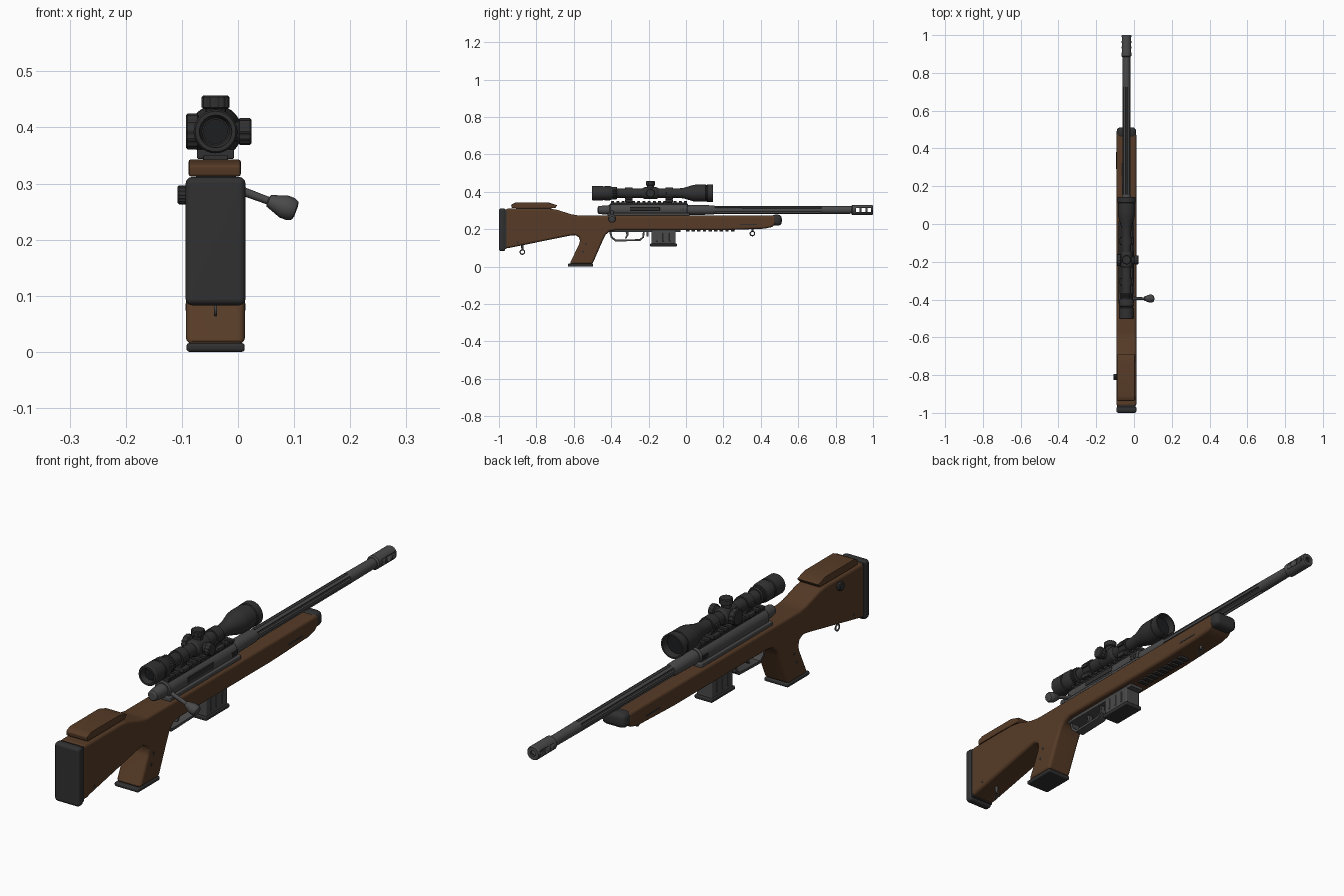
import bpy, bmesh, math
from mathutils import Vector

old = bpy.data.objects.get("Cube")
if old:
    bpy.data.objects.remove(old, do_unlink=True)

CX = -0.04           # centre plane of the model
BORE = 0.303         # height of the barrel axis
SIGHT = 0.393        # height of the scope axis


def material(name, r, g, b):
    m = bpy.data.materials.new(name)
    m.use_nodes = True
    m.diffuse_color = (r, g, b, 1)
    bsdf = m.node_tree.nodes["Principled BSDF"]
    bsdf.inputs["Base Color"].default_value = (r, g, b, 1)
    bsdf.inputs["Roughness"].default_value = 0.6
    return m


WOOD = material("brown wood", 0.095, 0.044, 0.02)
RUBBER = material("dark rubber", 0.03, 0.03, 0.031)
STEEL = material("gunmetal", 0.068, 0.068, 0.07)
BLACK = material("scope black", 0.03, 0.03, 0.031)
GLASS = material("dark glass", 0.012, 0.013, 0.015)


def finish(name, bm, mat, angle=40):
    bmesh.ops.recalc_face_normals(bm, faces=bm.faces)
    mesh = bpy.data.meshes.new(name)
    bm.to_mesh(mesh)
    bm.free()
    mesh.materials.append(mat)
    ob = bpy.data.objects.new(name, mesh)
    bpy.context.collection.objects.link(ob)
    bpy.ops.object.select_all(action='DESELECT')
    ob.select_set(True)
    bpy.context.view_layer.objects.active = ob
    bpy.ops.object.shade_smooth_by_angle(angle=math.radians(angle))
    return ob


def prism(name, outline, x0, x1, mat, bevel=0.0, segments=3):
    """Side outline (y, z) extruded across x, with rounded hard edges."""
    bm = bmesh.new()
    face = bm.faces.new([bm.verts.new((x0, y, z)) for y, z in outline])
    ext = bmesh.ops.extrude_face_region(bm, geom=[face])
    moved = [v for v in ext["geom"] if isinstance(v, bmesh.types.BMVert)]
    bmesh.ops.translate(bm, verts=moved, vec=(x1 - x0, 0, 0))
    bmesh.ops.recalc_face_normals(bm, faces=bm.faces)
    if bevel:
        hard = [e for e in bm.edges if e.calc_face_angle(0) > math.radians(50)]
        bmesh.ops.bevel(bm, geom=hard, offset=bevel, segments=segments,
                        profile=0.5, affect='EDGES', clamp_overlap=True)
    ob = finish(name, bm, mat)
    if bevel:
        wn = ob.modifiers.new("even_shading", 'WEIGHTED_NORMAL')
        wn.keep_sharp = True
    return ob


def box(name, width, y0, y1, z0, z1, mat, bevel=0.0, x=CX):
    return prism(name, [(y0, z0), (y1, z0), (y1, z1), (y0, z1)],
                 x - width / 2, x + width / 2, mat, bevel)


def lathe(name, profile, origin, axis, mat, sides=32, rib=None):
    """Profile of (distance, radius) turned round an axis; rib shapes the ring."""
    bm = bmesh.new()
    rings = []
    for d, r in profile:
        ring = []
        for i in range(sides):
            a = math.tau * i / sides
            k = r * (rib(i) if rib else 1)
            ring.append(bm.verts.new((k * math.cos(a), k * math.sin(a), d)))
        rings.append(ring)
    for lo, hi in zip(rings, rings[1:]):
        for i in range(sides):
            j = (i + 1) % sides
            bm.faces.new((lo[i], lo[j], hi[j], hi[i]))
    bm.faces.new(rings[0])
    bm.faces.new(rings[-1])
    rot = Vector(axis).to_track_quat('Z', 'X').to_matrix()
    bmesh.ops.rotate(bm, verts=bm.verts, matrix=rot)
    bmesh.ops.translate(bm, verts=bm.verts, vec=origin)
    return finish(name, bm, mat, 30)


def along(name, profile, z, mat, **kw):
    return lathe(name, profile, (CX, 0, z), (0, 1, 0), mat, **kw)


def repeat(ob, count, step):
    arr = ob.modifiers.new("repeat", 'ARRAY')
    arr.use_relative_offset = False
    arr.use_constant_offset = True
    arr.constant_offset_displace = (0, step, 0)
    arr.count = count


def ring(name, y, z, radius, mat):
    bpy.ops.mesh.primitive_torus_add(
        location=(CX, y, z), rotation=(0, math.pi / 2, 0), major_radius=radius,
        minor_radius=0.003, major_segments=20, minor_segments=8)
    ob = bpy.context.object
    ob.name = name
    ob.data.materials.append(mat)
    bpy.ops.object.shade_smooth_by_angle(angle=math.radians(60))


# Wooden stock with pistol grip and fore-end
stock_side = [
    (-0.965, 0.096), (-0.62, 0.166), (-0.592, 0.168), (-0.573, 0.158),
    (-0.567, 0.14), (-0.572, 0.12), (-0.622, 0.014), (-0.5, 0.014),
    (-0.445, 0.14), (-0.43, 0.17), (-0.41, 0.188), (-0.38, 0.195),
    (0.2, 0.195), (0.42, 0.203), (0.46, 0.212), (0.48, 0.23), (0.48, 0.273),
    (-0.57, 0.273), (-0.61, 0.279), (-0.69, 0.304), (-0.73, 0.31), (-0.965, 0.31)]
prism("stock", stock_side, -0.093, 0.0125, WOOD, 0.012)
cheek_side = [(-0.932, 0.313), (-0.7, 0.313), (-0.688, 0.328), (-0.735, 0.343),
              (-0.91, 0.343), (-0.935, 0.332)]
prism("cheek_rest", cheek_side, -0.088, 0.005, WOOD, 0.004, 2)
box("cheek_rest_seat", 0.07, -0.91, -0.72, 0.3, 0.316, RUBBER)

# Rubber ends
box("butt_pad", 0.107, -1.0, -0.966, 0.083, 0.312, RUBBER, 0.012)
box("butt_spacer", 0.098, -0.97, -0.96, 0.094, 0.306, RUBBER)
box("grip_cap", 0.104, -0.632, -0.496, 0.0, 0.016, RUBBER, 0.006)
box("fore_end_cap", 0.103, 0.455, 0.512, 0.219, 0.278, RUBBER, 0.02)

# Adjustment knob, fasteners and sling rings
lathe("cheek_knob", [(0, 0.017), (0.015, 0.017), (0.018, 0.014)],
      (-0.09, -0.81, 0.28), (-1, 0, 0), RUBBER, 32, lambda i: 1 - 0.08 * (i % 2))
for y, z in ((-0.55, 0.08), (-0.535, 0.12), (-0.9, 0.13)):
    lathe("stock_screw", [(0, 0.006), (0.107, 0.006)], (-0.0937, y, z),
          (1, 0, 0), RUBBER, 12)
for y, z in ((-0.875, 0.078), (0.355, 0.177)):
    ring("sling_ring", y, z, 0.012, STEEL)
    lathe("sling_stud", [(0, 0.005), (0.03, 0.007)], (CX, y, z + 0.01),
          (0, 0, 1), STEEL, 12)
repeat(box("fore_end_rail", 0.04, 0.0, 0.018, 0.187, 0.2, RUBBER, 0.002), 9, 0.03)
for x in (-0.0935, 0.013):
    box("fore_end_slot", 0.001, 0.29, 0.38, 0.222, 0.228, RUBBER, x=x)

# Receiver, bolt shroud and ejection port
along("receiver", [(-0.41, 0.031), (-0.405, 0.035), (0.005, 0.035), (0.012, 0.03)],
      BORE, STEEL)
box("receiver_bed", 0.082, -0.42, 0.02, 0.26, 0.288, STEEL, 0.004)
along("bolt_shroud", [(-0.472, 0.014), (-0.468, 0.02), (-0.44, 0.024), (-0.4, 0.026)],
      BORE, STEEL)
box("ejection_port", 0.008, -0.3, -0.14, 0.298, 0.318, BLACK, 0.002, x=-0.0075)
for i in range(5):
    y = -0.03 + i * 0.008
    box("receiver_vent", 0.072, y, y + 0.004, 0.296, 0.312, BLACK)

# Bolt handle with tapered knob
lathe("bolt_handle",
      [(0, 0.011), (0.02, 0.008), (0.078, 0.007), (0.08, 0.011), (0.108, 0.021),
       (0.122, 0.021), (0.13, 0.017), (0.132, 0.01)],
      (-0.02, -0.395, 0.297), (0.94, 0, -0.35), STEEL, 24)

# Barrel, fluted in its middle
along("barrel_shank", [(0.0, 0.027), (0.14, 0.025), (0.155, 0.022)], BORE, STEEL)
along("fluted_barrel", [(0.15, 0.0225), (0.73, 0.0215)], BORE, STEEL, sides=48,
      rib=lambda i: 0.68 if i % 8 in (0, 1, 7) else 1)
along("barrel_end", [(0.725, 0.0215), (0.9, 0.02)], BORE, STEEL)

# Muzzle brake with side ports cut through
brake = along("muzzle_brake", [(0.885, 0.022), (0.89, 0.027), (0.995, 0.027),
                               (1.0, 0.024), (1.0, 0.011), (0.965, 0.011)],
              BORE, STEEL)
for y in (0.918, 0.949, 0.98):
    cutter = box("port_cutter", 0.1, y - 0.01, y + 0.01, BORE - 0.011, BORE + 0.011, STEEL)
    cutter.hide_render = True
    cut = brake.modifiers.new("port", 'BOOLEAN')
    cut.object = cutter
    cut.solver = 'EXACT'
    bpy.context.view_layer.objects.active = brake
    bpy.ops.object.modifier_apply(modifier=cut.name)
    bpy.data.objects.remove(cutter, do_unlink=True)

# Trigger group and magazine
box("floor_plate", 0.06, -0.42, -0.03, 0.184, 0.2, STEEL, 0.003)
guard_side = [(-0.412, 0.19), (-0.402, 0.155), (-0.378, 0.134), (-0.245, 0.138),
              (-0.225, 0.155), (-0.22, 0.19), (-0.23, 0.19), (-0.234, 0.158),
              (-0.25, 0.147), (-0.374, 0.144), (-0.393, 0.16), (-0.401, 0.19)]
prism("trigger_guard", guard_side, CX - 0.018, CX + 0.018, STEEL)
trigger_side = [(-0.325, 0.19), (-0.318, 0.17), (-0.328, 0.15), (-0.318, 0.152),
                (-0.307, 0.17), (-0.308, 0.19)]
prism("trigger", trigger_side, CX - 0.007, CX + 0.007, STEEL)
box("magazine_catch", 0.026, -0.212, -0.2, 0.16, 0.19, STEEL, 0.002)
box("magazine", 0.066, -0.185, -0.055, 0.118, 0.195, STEEL, 0.005)
for y in (-0.16, -0.125, -0.09):
    box("magazine_rib", 0.071, y, y + 0.008, 0.135, 0.18, STEEL, 0.002)
box("magazine_base", 0.076, -0.192, -0.048, 0.108, 0.123, BLACK, 0.004)

# Scope rail with cross teeth
box("scope_rail", 0.038, -0.4, 0.005, 0.325, 0.342, BLACK, 0.002)
repeat(box("rail_tooth", 0.044, -0.4, -0.384, 0.338, 0.35, BLACK, 0.002), 15, 0.0278)

# Scope body: eyepiece, tube and objective bell
along("scope_body",
      [(-0.48, 0.024), (-0.503, 0.029), (-0.503, 0.036), (-0.498, 0.039),
       (-0.445, 0.039), (-0.443, 0.036), (-0.437, 0.036), (-0.435, 0.039),
       (-0.405, 0.038), (-0.385, 0.027), (-0.37, 0.025), (-0.04, 0.025),
       (-0.01, 0.029), (0.04, 0.044), (0.06, 0.046), (0.105, 0.046),
       (0.107, 0.044), (0.112, 0.044), (0.114, 0.047), (0.144, 0.047),
       (0.144, 0.041), (0.115, 0.038)], SIGHT, BLACK, sides=40)
along("zoom_ring", [(-0.4, 0.032), (-0.395, 0.034), (-0.372, 0.034), (-0.368, 0.03)],
      SIGHT, BLACK, sides=48, rib=lambda i: 1 - 0.05 * (i % 2))
along("eyepiece_lens", [(-0.484, 0.022), (-0.479, 0.022)], SIGHT, GLASS)
along("objective_lens", [(0.113, 0.038), (0.118, 0.037)], SIGHT, GLASS)

# Scope mounts
for y in (-0.305, -0.09):
    along("mount_ring", [(y - 0.02, 0.031), (y + 0.02, 0.031)], SIGHT, BLACK)
    box("mount_base", 0.066, y - 0.02, y + 0.02, 0.344, 0.361, BLACK, 0.003)
    box("mount_post", 0.04, y - 0.018, y + 0.018, 0.35, 0.38, BLACK)
    box("mount_clamp", 0.074, y - 0.016, y + 0.016, SIGHT - 0.007, SIGHT + 0.007,
        BLACK, 0.002)

# Scope turrets: top, right and left
along("turret_saddle", [(-0.232, 0.026), (-0.222, 0.032), (-0.158, 0.032),
                        (-0.148, 0.026)], SIGHT, BLACK)
for name, axis, reach, r in (("top_turret", (0, 0, 1), 0.064, 0.025),
                             ("right_turret", (1, 0, 0), 0.064, 0.024),
                             ("left_turret", (-1, 0, 0), 0.053, 0.032)):
    lathe(name, [(0.015, r * 0.75), (reach - 0.024, r * 0.75), (reach - 0.021, r),
                 (reach - 0.003, r), (reach, r * 0.88)],
          (CX, -0.19, SIGHT), axis, BLACK, 48, lambda i: 1 - 0.07 * (i // 2 % 2))
